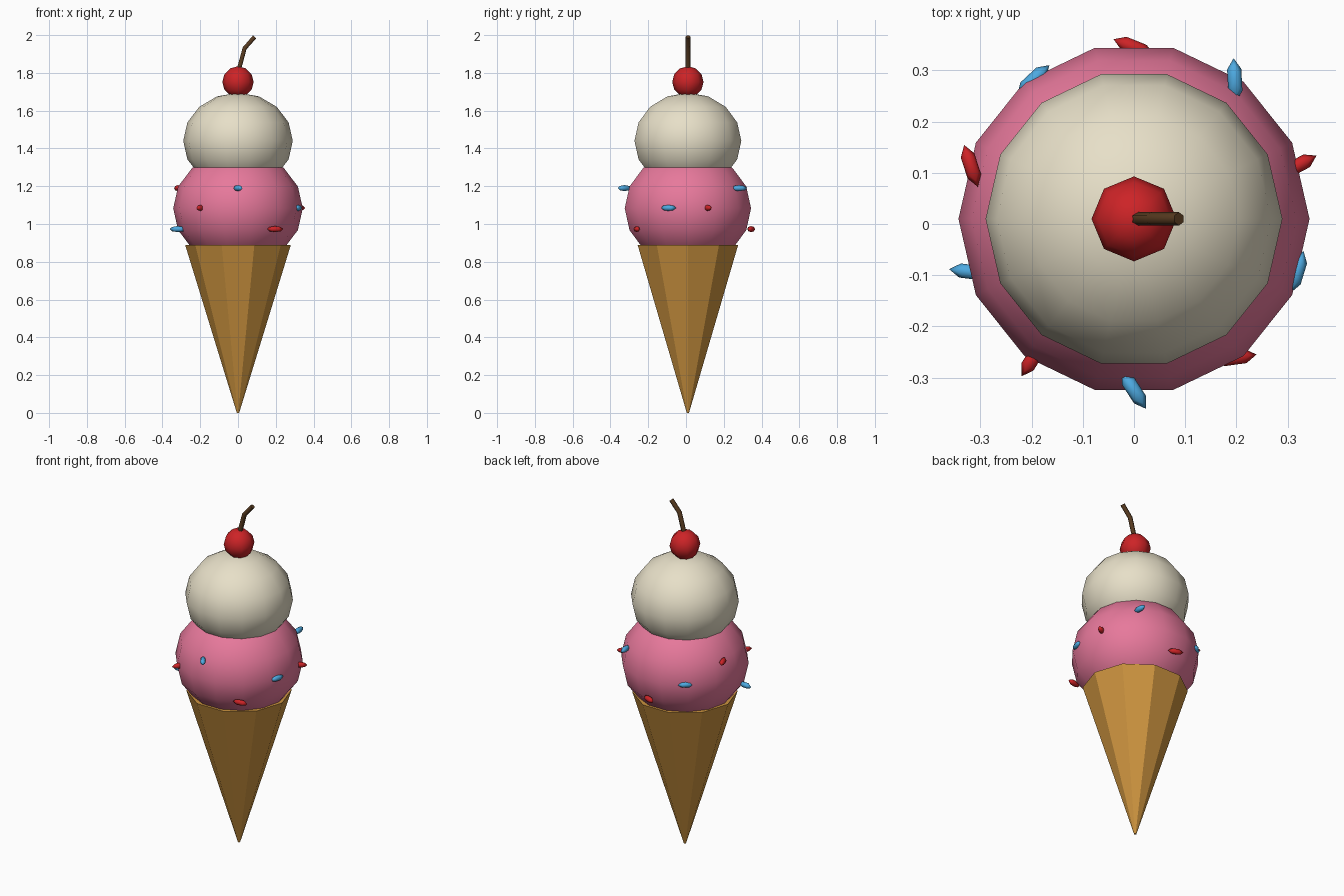
import bpy, bmesh
from math import sin, cos, pi, radians

cube = bpy.data.objects.get("Cube")
if cube:
    bpy.data.objects.remove(cube, do_unlink=True)

CENTRE_Y = 0.01


def material(name, colour):
    mat = bpy.data.materials.new(name)
    mat.use_nodes = True
    mat.diffuse_color = (*colour, 1)
    bsdf = next(n for n in mat.node_tree.nodes if n.type == 'BSDF_PRINCIPLED')
    bsdf.inputs["Base Color"].default_value = (*colour, 1)
    return mat


waffle = material("waffle", (0.61, 0.296, 0.05))
pink = material("strawberry_pink", (0.80, 0.19, 0.33))
cream = material("vanilla_cream", (0.83, 0.77, 0.60))
red = material("cherry_red", (0.61, 0.017, 0.02))
blue = material("sky_blue", (0.075, 0.40, 0.75))
brown = material("stem_brown", (0.10, 0.045, 0.015))


def add_mesh(name, bm, mat, location, smooth):
    bmesh.ops.recalc_face_normals(bm, faces=bm.faces)
    for face in bm.faces:
        face.smooth = smooth
    mesh = bpy.data.meshes.new(name)
    bm.to_mesh(mesh)
    bm.free()
    mesh.materials.append(mat)
    obj = bpy.data.objects.new(name, mesh)
    obj.location = location
    bpy.context.collection.objects.link(obj)
    return obj


def ball(name, mat, location, size, segments, rings):
    """Faceted ellipsoid with a corner on +x."""
    bm = bmesh.new()
    bmesh.ops.create_uvsphere(bm, u_segments=segments, v_segments=rings, radius=1)
    spread = max(v.co.x for v in bm.verts)
    if spread < 0.999:  # turn so that a corner points along x
        for v in bm.verts:
            v.co.x, v.co.y = v.co.y, -v.co.x
    bmesh.ops.scale(bm, vec=size, verts=bm.verts)
    return add_mesh(name, bm, mat, location, True)


# Cone: ten flat sides with a closed rim
bm = bmesh.new()
tip, rim = [[bm.verts.new((r * cos(i * pi / 5), r * sin(i * pi / 5), z))
             for i in range(10)] for r, z in ((0.006, 0), (0.28, 0.89))]
for i in range(10):
    j = (i + 1) % 10
    bm.faces.new((tip[i], tip[j], rim[j], rim[i]))
bm.faces.new(tip)
bm.faces.new(rim)
add_mesh("cone", bm, waffle, (0, CENTRE_Y, 0), False)

# Scoops and cherry
ball("lower_scoop", pink, (0, CENTRE_Y, 1.083), (0.343, 0.343, 0.302), 14, 8)
ball("upper_scoop", cream, (0, CENTRE_Y, 1.44), (0.29, 0.29, 0.255), 14, 8)
ball("cherry", red, (0, CENTRE_Y, 1.752), (0.083, 0.083, 0.083), 8, 6)

# Bent cherry stem
curve = bpy.data.curves.new("cherry_stem", 'CURVE')
curve.dimensions = '3D'
curve.bevel_depth = 0.013
curve.bevel_resolution = 1
curve.use_fill_caps = True
spline = curve.splines.new('POLY')
path = ((0, 1.80), (0.035, 1.93), (0.088, 1.991))
spline.points.add(len(path) - 1)
for point, (x, z) in zip(spline.points, path):
    point.co = (x, 0, z, 1)
curve.materials.append(brown)
stem = bpy.data.objects.new("cherry_stem", curve)
stem.location.y = CENTRE_Y
bpy.context.collection.objects.link(stem)

# Sprinkles: alternating colours at three repeating heights
heights = (1.085, 1.19, 0.973)
for i in range(10):
    angle = radians(18 + 36 * i)
    place = (0.335 * cos(angle), CENTRE_Y + 0.335 * sin(angle), heights[i % 3])
    sprinkle = ball(f"sprinkle_{i + 1}", blue if i % 2 else red, place,
                    (0.043, 0.016, 0.016), 6, 4)
    sprinkle.rotation_euler.z = radians(28 + 65 * i)
